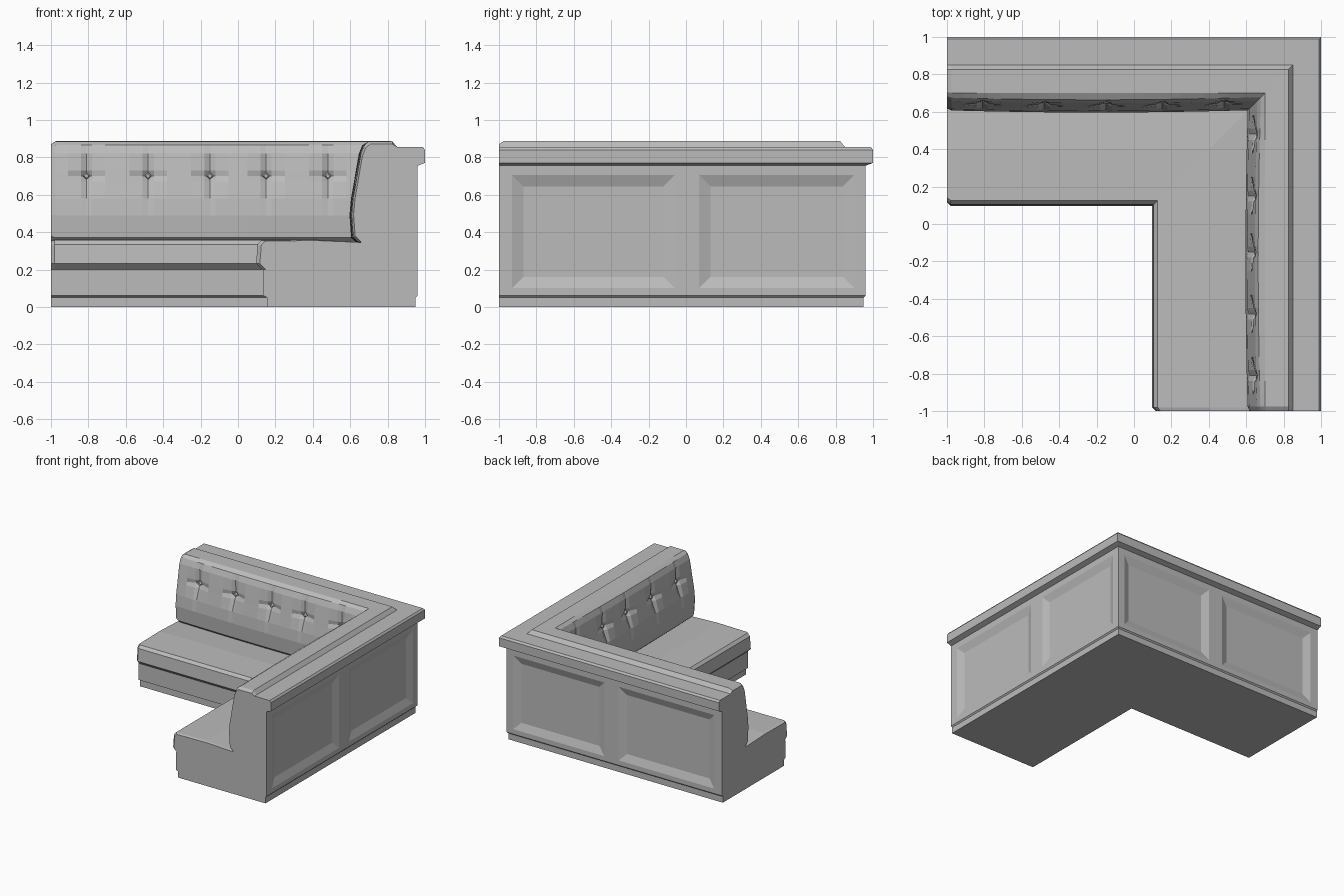
import bpy, bmesh, math
from mathutils import Matrix

cube = bpy.data.objects.get("Cube")
if cube:
    bpy.data.objects.remove(cube, do_unlink=True)

grey = bpy.data.materials.new("warm_grey")
grey.use_nodes = True
grey.diffuse_color = (0.5, 0.5, 0.5, 1)
grey.node_tree.nodes["Principled BSDF"].inputs["Base Color"].default_value = (0.5, 0.5, 0.5, 1)


def make_object(name, bm):
    mesh = bpy.data.meshes.new(name)
    bm.to_mesh(mesh)
    bm.free()
    mesh.materials.append(grey)
    obj = bpy.data.objects.new(name, mesh)
    bpy.context.collection.objects.link(obj)
    return obj


def sweep_l(profile, stations, shape=None):
    """Sweep a closed (depth, height) profile round the mitred L."""
    bm = bmesh.new()
    rings = []
    path = [(t, 0) for t in stations] + [(None, 0)] + [(t, 1) for t in reversed(stations)]
    for t, arm in path:
        ring = []
        for i, (c, z) in enumerate(profile):
            if t is not None and shape:
                c, z = shape(t, i, c, z)
            along = c if t is None else min(t, c)
            ring.append(bm.verts.new((c, along, z) if arm else (along, c, z)))
        rings.append(ring)
    n = len(profile)
    for a, b in zip(rings, rings[1:]):
        for i in range(n):
            j = (i + 1) % n
            bm.faces.new((a[i], a[j], b[j], b[i]))
    bm.faces.new(rings[0])
    bm.faces.new(rings[-1][::-1])
    bmesh.ops.remove_doubles(bm, verts=bm.verts, dist=0.0005)
    bmesh.ops.recalc_face_normals(bm, faces=bm.faces)
    return bm


def shrink_end(t, i, c, z, count, anchor, k):
    """Pull the visible outline in at the open ends, as a soft chamfer."""
    if t <= -1 and i < count:
        c = anchor[0] + (c - anchor[0]) * k
        z = anchor[1] + (z - anchor[1]) * k
    return c, z


# Frame: plinth, base, back wall and top rail
frame_profile = [(.155, 0), (.155, .05), (.135, .06), (.135, .2), (.66, .2),
                 (.66, .34), (.80, .80), (.84, .855), (.988, .855), (1, .84),
                 (1, .77), (.96, .755), (.96, .705), (.96, .1), (.96, .06),
                 (.95, .05), (.95, 0)]
bm = sweep_l(frame_profile, [-1, -.93, -.06, .07, .9])

# Recessed bevelled panels on the outer walls
panels = []
for f in bm.faces:
    m = f.calc_center_median()
    outer, along = max(m.x, m.y), min(m.x, m.y)
    if abs(outer - .96) < .001 and .3 < m.z < .5 and (-.6 < along < -.4 or .4 < along < .6):
        panels.append(f)
bmesh.ops.inset_individual(bm, faces=panels, thickness=.085, depth=-.022)
make_object("frame", bm)

# Seat cushion
seat_profile = [(.13, .2), (.097, .232), (.105, .335), (.125, .357), (.4, .361),
                (.66, .345), (.66, .2)]


def seat_shape(t, i, c, z):
    return shrink_end(t, i, c, z, 5, (.66, .2), .965)


make_object("seat_cushion", sweep_l(seat_profile, [-1, -.98], seat_shape))

# Tufted back cushion
buttons = [-.81, -.48, -.15, .15, .48]
back_profile = [(.645, .345), (.617, .37), (.608, .49), (.616, .58), (.632, .67),
                (.637, .70), (.642, .73), (.658, .82), (.676, .865), (.70, .885),
                (.825, .886), (.85, .855), (.80, .80), (.66, .34)]
offsets = [-.1, -.03, 0, .03, .1]
back_stations = [-1, -.975] + [b + o for b in buttons for o in offsets]

# Inward pull by row and by column distance from a button
pinch = {(5, 0): .045, (4, 0): .026, (6, 0): .026, (5, 1): .026,
         (4, 1): .008, (6, 1): .008, (3, 0): .007, (7, 0): .007}


def bulge(t):
    return .012 * max(0, 1 - ((t + .2) / .8) ** 2)


def back_shape(t, i, c, z):
    c, z = shrink_end(t, i, c, z, 11, (.83, .55), .955)
    if i < 9:
        c -= bulge(t)
        d = min(abs(t - b) for b in buttons)
        if d < .05:
            c += pinch.get((i, 0 if d < .01 else 1), 0)
    return c, z


make_object("back_cushion", sweep_l(back_profile, back_stations, back_shape))

# Diamond buttons on both arms
bm = bmesh.new()
for b in buttons:
    seat_depth = .637 + .03 - bulge(b)
    place = Matrix.Translation((b, seat_depth, .70)) @ Matrix.Rotation(math.pi / 2, 4, 'X')
    swap = Matrix.Translation((seat_depth, b, .70)) @ Matrix.Rotation(-math.pi / 2, 4, 'Z') \
        @ Matrix.Rotation(math.pi / 2, 4, 'X')
    for matrix in (place, swap):
        bmesh.ops.create_cone(bm, cap_ends=True, segments=4, radius1=.024,
                              radius2=.012, depth=.02, matrix=matrix)
make_object("buttons", bm)
